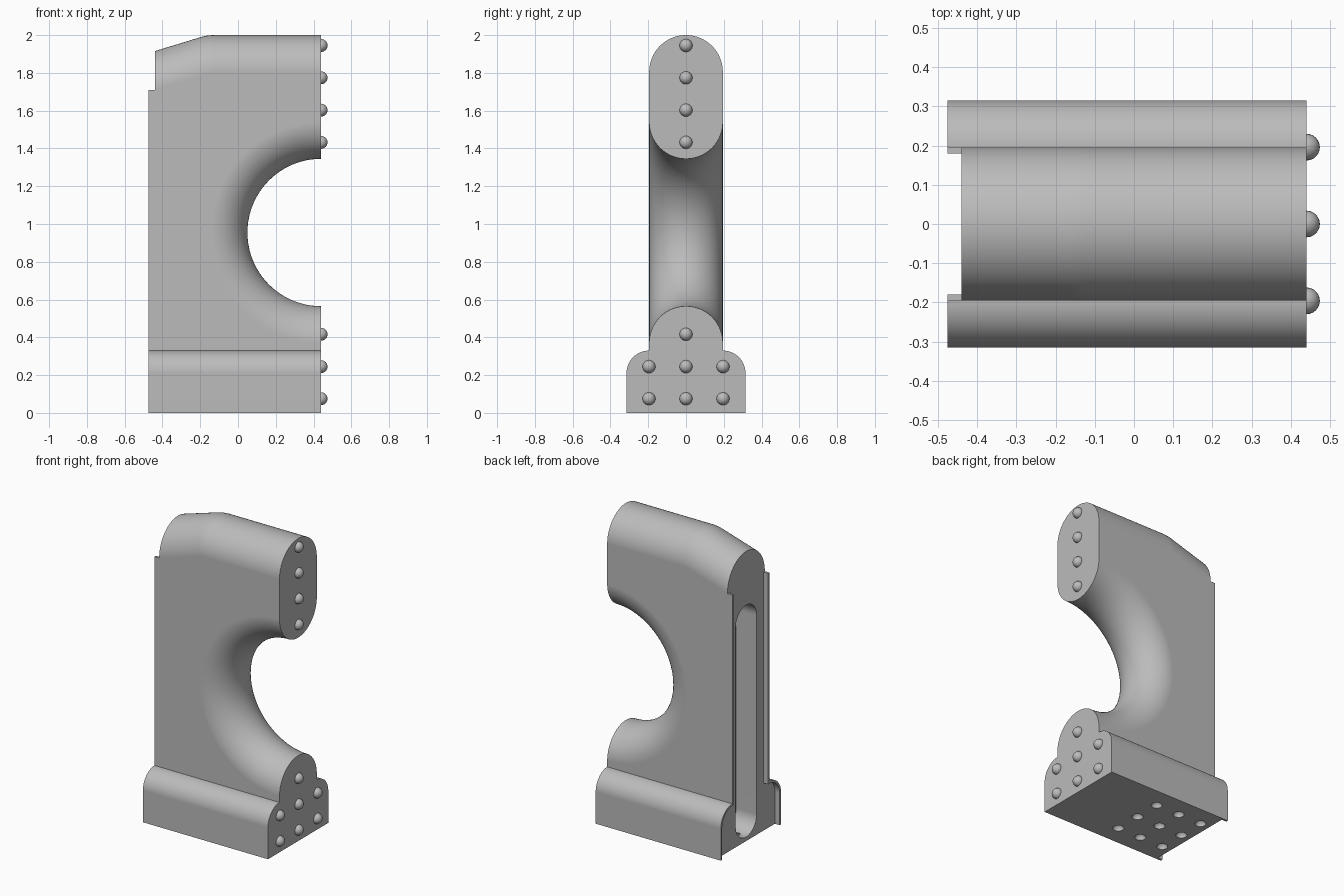
import bpy, bmesh
from math import sin, cos, tan, pi, atan2, radians
from mathutils import Matrix, Vector

if "Cube" in bpy.data.objects:
    bpy.data.objects.remove(bpy.data.objects["Cube"], do_unlink=True)

grey = bpy.data.materials.new("plain_grey")
grey.use_nodes = True
grey.diffuse_color = (0.5, 0.5, 0.5, 1)
grey.node_tree.nodes["Principled BSDF"].inputs["Base Color"].default_value = (0.5, 0.5, 0.5, 1)

BACK, FACE = -0.44, 0.44          # recessed rear and studded end
LIP_END = -0.475
R = 0.195                         # half thickness and edge rounding
BASE_TOP, BASE_R, BASE_Y = 0.33, 0.12, 0.315
HOLLOW_Z, HOLLOW_R = 0.955, 0.39  # round bite out of the studded end
STUD_R = 0.034


def finish(name, bm):
    bmesh.ops.recalc_face_normals(bm, faces=bm.faces)
    mesh = bpy.data.meshes.new(name)
    bm.to_mesh(mesh)
    bm.free()
    mesh.materials.append(grey)
    ob = bpy.data.objects.new(name, mesh)
    bpy.context.collection.objects.link(ob)
    return ob


def select(ob):
    bpy.ops.object.select_all(action='DESELECT')
    ob.select_set(True)
    bpy.context.view_layer.objects.active = ob


def smooth(ob):
    select(ob)
    bpy.ops.object.shade_smooth_by_angle(angle=radians(30))
    mod = ob.modifiers.new("even_normals", 'WEIGHTED_NORMAL')
    mod.keep_sharp = True


def cut(ob, cutter):
    mod = ob.modifiers.new("cut", 'BOOLEAN')
    mod.operation, mod.solver, mod.object = 'DIFFERENCE', 'EXACT', cutter
    select(ob)
    bpy.ops.object.modifier_apply(modifier=mod.name)


def loft(name, rings):
    """Join equal-length rings of points and cap both ends."""
    bm = bmesh.new()
    rows = [[bm.verts.new(p) for p in ring] for ring in rings]
    n = len(rows[0])
    for a, b in zip(rows, rows[1:]):
        for i in range(n):
            j = (i + 1) % n
            bm.faces.new((a[i], a[j], b[j], b[i]))
    bm.faces.new(rows[0])
    bm.faces.new(rows[-1])
    return finish(name, bm)


def prism(name, profile, x0, x1):
    return loft(name, [[(x, y, z) for y, z in profile] for x in (x0, x1)])


def arc(cy, cz, r, a0, a1, n=16):
    steps = [a0 + (a1 - a0) * i / n for i in range(n + 1)]
    return [(cy + r * cos(a), cz + r * sin(a)) for a in steps]


def balls(name, centres, half_axis=None):
    bm = bmesh.new()
    for c in centres:
        bmesh.ops.create_uvsphere(bm, u_segments=24, v_segments=12, radius=STUD_R,
                                  matrix=Matrix.Translation(c))
    return finish(name, bm)


# Column outline in x and z, shrunk by d from the top and the hollow
def column_outline(d):
    slope = atan2(0.085, 0.28)
    cx, cz, bend = -0.125, 1.75, 0.25
    top = arc(cx, cz, bend - d, pi / 2, pi / 2 + slope, 6)
    ex, ez = top[-1]
    rear_z = ez - (ex - BACK) * tan(slope)
    hollow = arc(FACE, HOLLOW_Z, HOLLOW_R + d, 1.5 * pi, 0.5 * pi, 64)
    return ([(BACK, BASE_TOP), (FACE, BASE_TOP)] + hollow
            + [(FACE, 2 - d)] + top + [(BACK, rear_z)])


rings = []
STEPS = 36
for i in range(1, STEPS):
    t = -pi / 2 + pi * i / STEPS
    rings.append([(x, R * sin(t), z) for x, z in column_outline(R * (1 - cos(t)))])
for s, at in ((-1, 0), (1, len(rings) + 1)):
    rings.insert(at, [(x, s * R, z) for x, z in column_outline(R)])
column = loft("column", rings)

# Wide foot with rounded shoulders
shoulder = arc(R, BASE_TOP - BASE_R, BASE_R, 0, pi / 2)
right_half = [(BASE_Y, 0)] + shoulder
base = prism("base", right_half + [(-y, z) for y, z in reversed(right_half)], BACK, FACE)

# Long rounded slot in the rear
slot = prism("slot_cutter", arc(0, 1.45, 0.11, 0, pi) + arc(0, 0.137, 0.11, pi, 2 * pi),
             LIP_END - 0.1, BACK + 0.15)
# Dimples under the foot
dimples = balls("dimple_cutter", [(-0.2 + 0.173 * i, 0.18 * j, 0)
                                  for i in (-1, 0, 1) for j in (-1, 0, 1)])
cut(column, slot)
cut(base, slot)
cut(base, dimples)
for helper in (slot, dimples):
    bpy.data.objects.remove(helper, do_unlink=True)

# Thin lips along both rear edges
W = 0.015
inner = arc(R, BASE_TOP - BASE_R, BASE_R - W, pi / 2, 0)
lip = ([(BASE_Y, 0)] + shoulder + [(R, 1.71), (R - W, 1.71), (R - W, BASE_TOP - W)]
       + inner + [(BASE_Y - W, 0)])
lips = [prism(side + "_lip", [(s * y, z) for y, z in lip], LIP_END, BACK)
        for side, s in (("rear", 1), ("front", -1))]

# Round studs on the end face
upper = [(FACE, 0, 1.432 + 0.171 * i) for i in range(4)]
lower = [(FACE, 0.196 * j, z) for j in (-1, 0, 1) for z in (0.075, 0.245)]
studs = balls("end_studs", upper + lower + [(FACE, 0, 0.416)])

for ob in [column, base, studs] + lips:
    smooth(ob)
